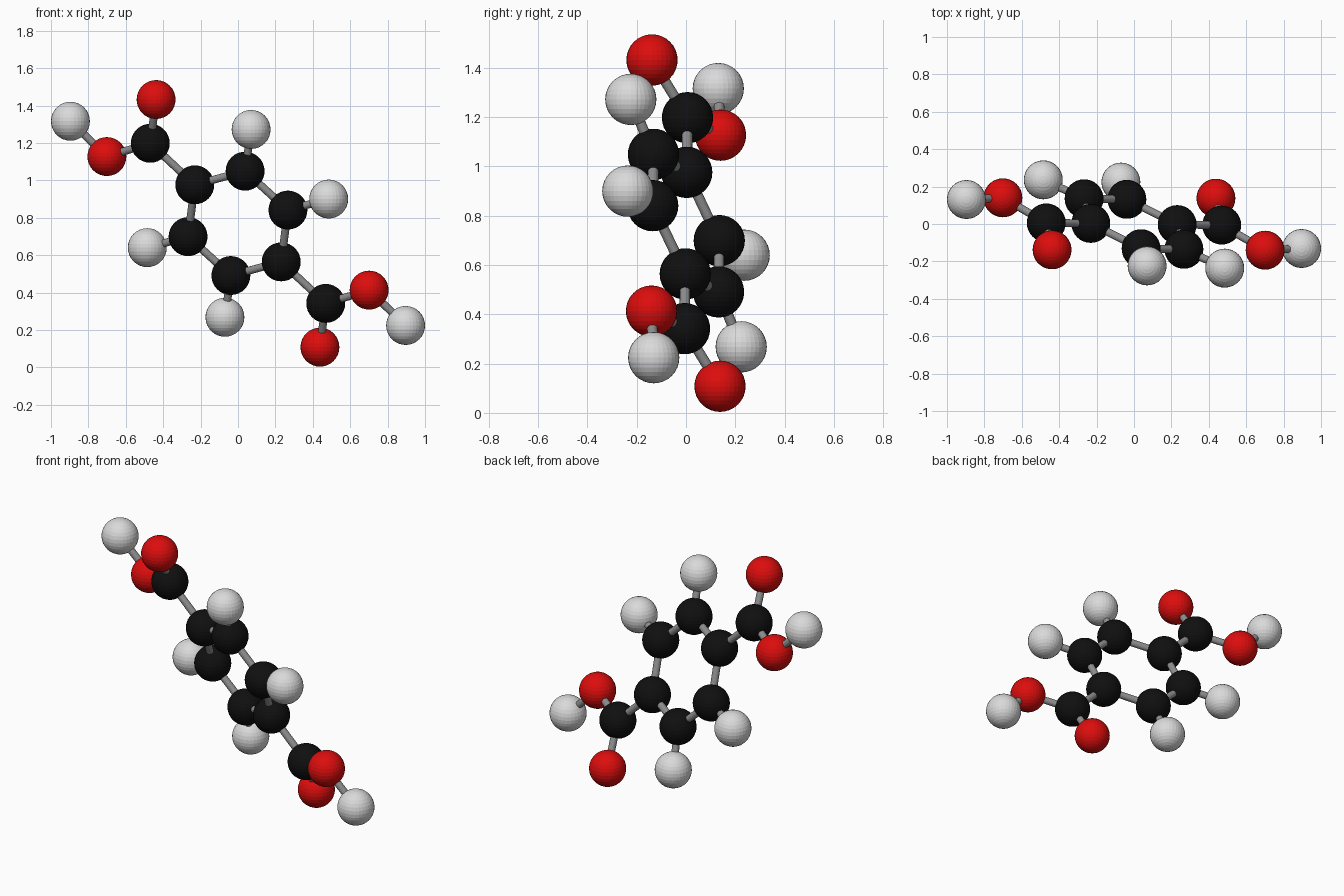
import bpy
from mathutils import Vector

if "Cube" in bpy.data.objects:
    bpy.data.objects.remove(bpy.data.objects["Cube"])

CENTRE = Vector((0, 0, 0.77))
ATOM_R, BOND_R = 0.104, 0.021


def material(name, rgb):
    m = bpy.data.materials.new(name)
    m.diffuse_color = (*rgb, 1)
    m.use_nodes = True
    m.node_tree.nodes["Principled BSDF"].inputs["Base Color"].default_value = m.diffuse_color
    return m


MATS = {
    "carbon": material("black", (0.005, 0.005, 0.005)),
    "oxygen": material("red", (0.72, 0.004, 0.004)),
    "hydrogen": material("light grey", (0.70, 0.70, 0.70)),
    "bond": material("mid grey", (0.27, 0.27, 0.27)),
}

# Half of the atoms, relative to the centre; the rest is the point reflection
HALF = {
    "ring_a": ("carbon", (-0.231, 0.003, 0.206)),
    "ring_b": ("carbon", (0.038, -0.132, 0.279)),
    "ring_c": ("carbon", (0.267, -0.135, 0.071)),
    "acid_carbon": ("carbon", (-0.469, 0.006, 0.428)),
    "top_oxygen": ("oxygen", (-0.438, -0.138, 0.662)),
    "side_oxygen": ("oxygen", (-0.701, 0.140, 0.357)),
    "acid_hydrogen": ("hydrogen", (-0.896, 0.131, 0.546)),
    "ring_b_hydrogen": ("hydrogen", (0.070, -0.224, 0.502)),
    "ring_c_hydrogen": ("hydrogen", (0.485, -0.236, 0.130)),
}
# "-" marks the reflected atom
BONDS = [("ring_a", "ring_b"), ("ring_b", "ring_c"), ("ring_c", "-ring_a"),
         ("ring_a", "acid_carbon"), ("acid_carbon", "top_oxygen"),
         ("acid_carbon", "side_oxygen"), ("side_oxygen", "acid_hydrogen"),
         ("ring_b", "ring_b_hydrogen"), ("ring_c", "ring_c_hydrogen")]


def place(name, sign):
    if name.startswith("-"):
        name, sign = name[1:], -sign
    return CENTRE + sign * Vector(HALF[name][1])


def finish(name, kind):
    ob = bpy.context.object
    ob.name = name
    ob.data.materials.append(MATS[kind])


for sign, side in ((1, "upper"), (-1, "lower")):
    # Atoms
    for name, (kind, _) in HALF.items():
        bpy.ops.mesh.primitive_uv_sphere_add(
            segments=32, ring_count=16, radius=ATOM_R, location=place(name, sign))
        finish(f"{side}_{name}_atom", kind)
    # Bond sticks
    for a, b in BONDS:
        p, q = place(a, sign), place(b, sign)
        d = q - p
        bpy.ops.mesh.primitive_cylinder_add(
            vertices=20, radius=BOND_R, depth=d.length, location=(p + q) / 2,
            rotation=d.to_track_quat("Z", "Y").to_euler())
        finish(f"{side}_bond_{a}_to_{b.strip('-')}", "bond")
